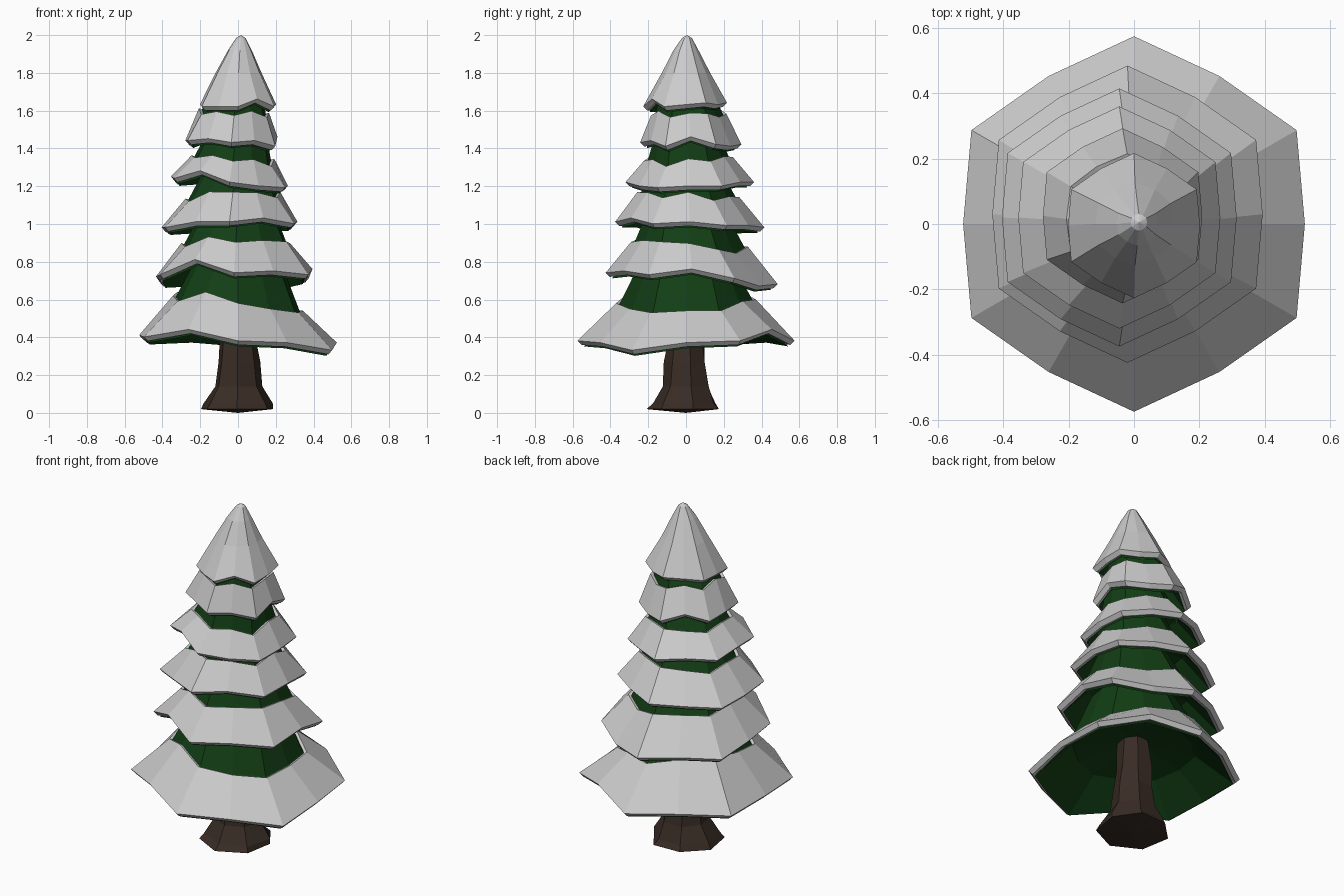
import bpy, bmesh, random
from math import sin, cos, tau

if "Cube" in bpy.data.objects:
    bpy.data.objects.remove(bpy.data.objects["Cube"])

random.seed(4)
N = 12


def material(name, rgb):
    m = bpy.data.materials.new(name)
    m.diffuse_color = (*rgb, 1)
    m.use_nodes = True
    m.node_tree.nodes["Principled BSDF"].inputs["Base Color"].default_value = m.diffuse_color
    return m


def loft(name, rings, mat=None, tip=None, base=None):
    """Skin a list of point rings, optionally closed with a tip / base point."""
    bm = bmesh.new()
    vs = [[bm.verts.new(p) for p in r] for r in rings]
    n = len(vs[0])
    for a, b in zip(vs, vs[1:]):
        for i in range(n):
            j = (i + 1) % n
            bm.faces.new((a[i], a[j], b[j], b[i]))
    for point, ring in ((tip, vs[-1]), (base, vs[0])):
        if point:
            c = bm.verts.new(point)
            for i in range(n):
                bm.faces.new((ring[i], ring[(i + 1) % n], c))
    bmesh.ops.recalc_face_normals(bm, faces=bm.faces)
    me = bpy.data.meshes.new(name)
    bm.to_mesh(me)
    bm.free()
    ob = bpy.data.objects.new(name, me)
    bpy.context.collection.objects.link(ob)
    if mat:
        me.materials.append(mat)


def hex_ring(c, r, zs, mid=0.91):
    """Twelve-point ring: hexagon corners with pulled-in middles."""
    return [(c[0] + r * (1 if i % 2 else mid) * cos(tau * i / N),
             c[1] + r * (1 if i % 2 else mid) * sin(tau * i / N), zs[i])
            for i in range(N)]


def lift(zs, d):
    return [z + d for z in zs]


green = material("needles", (0.006, 0.048, 0.007))
brown = material("bark", (0.04, 0.025, 0.018))

# tier: centre, rim radius, snow height, snow top radius, rim heights in cm
tiers = [
    ((0, 0), .575, .21, .37, (35, 36, 42, 36, 38, 37, 39, 38, 42, 36, 35, 31)),
    ((-.02, .03), .455, .185, .31, (74, 69, 65, 66, 68, 67, 70, 71, 79, 72, 73, 71)),
    ((-.045, .02), .395, .17, .27, (99, 97, 97, 96, 96, 95, 96, 96, 99, 99, 101, 98)),
    ((-.045, .02), .34, .14, .235, (118, 118, 120, 120, 122, 121, 123, 122, 126, 120, 118, 117)),
    ((-.035, .025), .268, .175, .20, (144, 140, 139, 140, 145, 141, 142, 142, 143, 141, 142, 139)),
    ((0, -.005), .222, .20, .128, (161, 162, 161, 162, 162, 161, 161, 160, 160, 160, 164, 160)),
]
# uneven snow line of the lowest tier, in cm around its mean
low_snow = (-4, -4, 1, 2, 6, 6, 4, 1, 6, 0, -3, -5)

for k, (c, R, h, rt, cm) in enumerate(tiers):
    last = k == len(tiers) - 1
    zs = [v / 100 for v in cm]
    mean = sum(zs) / N
    top = [mean + h + .6 * (z - mean) + random.uniform(-.02, .02) for z in zs]
    if k == 0:
        top = [mean + h + d / 100 for d in low_snow]
    tc = (c[0] * .6, c[1] * .6)

    # snow skirt: lip underside, rim band, outer slope, top step
    snow = [hex_ring(c, R - .045, lift(zs, .008)),
            hex_ring(c, R - .022, zs),
            hex_ring(c, R, lift(zs, .022))]
    if last:
        snow += [hex_ring((.003, 0), rt, [1.80] * N, .95),
                 hex_ring((.01, 0), .066, [1.92] * N, .95),
                 hex_ring((.015, .005), .026, [1.985] * N, .95)]
        loft("snow_cap", snow, tip=(.016, .005, 2.0))
    else:
        snow += [hex_ring(tc, rt, top, .93),
                 hex_ring(tc, rt - .035, lift(top, -.012), .93)]
        loft(f"snow_tier_{k + 1}", snow)

    # green branch cone with a hollowed underside
    peak = 1.85 if last else sum(tiers[k + 1][4]) / 1200 + .12
    up = [mean + .12] * N if last else top
    loft(f"branch_tier_{k + 1}",
         [hex_ring(tc, R * .58, [mean + .14] * N, .95),
          hex_ring(c, R - .035, lift(zs, -.008)),
          hex_ring(tc, (R - .07) if last else rt - .02, up, .93),
          hex_ring((0, 0), .05 if last else rt * .62, [peak] * N, .95)],
         green, tip=(0, 0, peak + .02), base=(0, 0, mean + .2))

# flared trunk
T = 7
trunk = []
for z, r in ((.02, .195), (.05, .175), (.14, .128), (.27, .112), (.38, .10), (.56, .085)):
    trunk.append([(r * f * cos(tau * i / T + .2), r * f * sin(tau * i / T + .2), z)
                  for i in range(T)
                  for f in (random.uniform(.94, 1.08),)])
loft("trunk", trunk, brown, tip=(0, 0, .57), base=(0, 0, 0))
